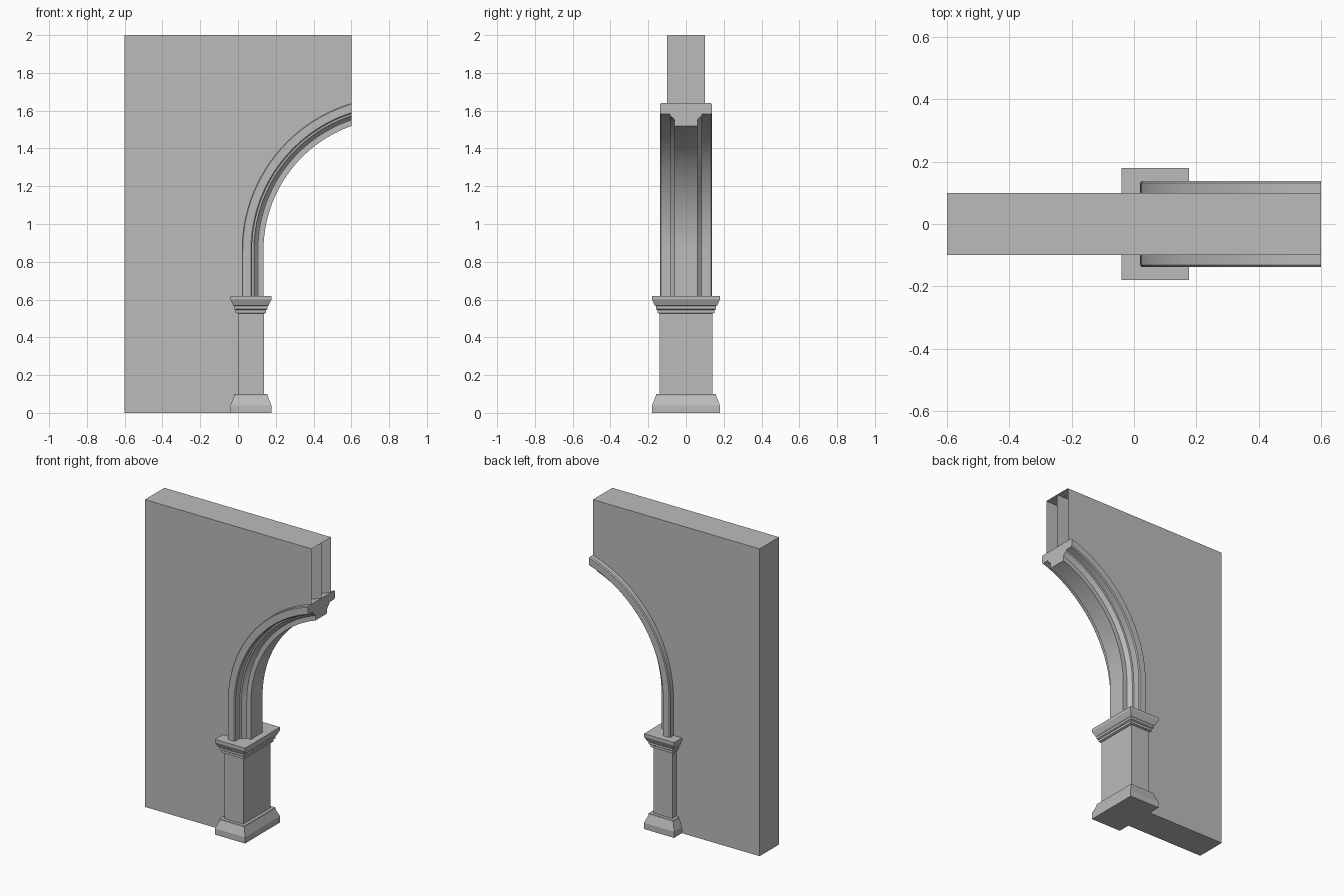
import bpy, bmesh, math

cube = bpy.data.objects.get("Cube")
if cube:
    bpy.data.objects.remove(cube, do_unlink=True)

stone = bpy.data.materials.new("grey_stone")
stone.use_nodes = True
GREY = (0.5, 0.5, 0.5, 1)
stone.diffuse_color = GREY
stone.node_tree.nodes["Principled BSDF"].inputs["Base Color"].default_value = GREY

END = 0.6            # x of the cut end
CX, CZ = 0.834, 0.86  # centre of the arch curve
SPRING = 0.6         # height where the arch leaves the column
STEPS = 24


def finish(name, bm, smooth=False):
    mesh = bpy.data.meshes.new(name)
    bm.to_mesh(mesh)
    bm.free()
    obj = bpy.data.objects.new(name, mesh)
    bpy.context.collection.objects.link(obj)
    mesh.materials.append(stone)
    if smooth:
        bpy.ops.object.select_all(action='DESELECT')
        obj.select_set(True)
        bpy.context.view_layer.objects.active = obj
        bpy.ops.object.shade_smooth_by_angle(angle=math.radians(25))
    return obj


def arch_path(radius):
    """Straight rise, then an arc that stops at the cut end."""
    last = math.acos((CX - END) / radius)
    points = [(CX - radius, SPRING)]
    for i in range(STEPS + 1):
        a = last * i / STEPS
        points.append((CX - radius * math.cos(a), CZ + radius * math.sin(a)))
    return points


def bridge(bm, a, b):
    for i in range(len(a)):
        j = (i + 1) % len(a)
        bm.faces.new((a[i], a[j], b[j], b[i]))


# Wall: two hollow halves sharing a middle sheet, open at the cut end
bm = bmesh.new()
outline = arch_path(0.76)
outline = [(END, 2), (-0.6, 2), (-0.6, 0), (outline[0][0], 0)] + outline
sheets = [[bm.verts.new((x, y, z)) for x, z in outline] for y in (-0.1, 0, 0.1)]
for sheet in sheets:
    bm.faces.new(sheet)
for a, b in zip(sheets, sheets[1:]):
    for i in range(len(outline) - 1):
        bm.faces.new((a[i], b[i], b[i + 1], a[i + 1]))
bmesh.ops.recalc_face_normals(bm, faces=bm.faces)
finish("wall", bm)

# Arch moulding: a symmetric section of (radius, half width) swept on the curve
half = [(0.699, 0.06), (0.729, 0.06), (0.739, 0.068), (0.75, 0.084),
        (0.76, 0.086), (0.76, 0.132), (0.766, 0.138), (0.809, 0.138), (0.814, 0.132)]
section = half + [(r, -y) for r, y in reversed(half)]
bm = bmesh.new()
paths = [[bm.verts.new((x, y, z)) for x, z in arch_path(r)] for r, y in section]
rings = list(zip(*paths))
for a, b in zip(rings, rings[1:]):
    bridge(bm, a, b)
bm.faces.new(rings[0])
bm.faces.new(rings[-1])
bmesh.ops.recalc_face_normals(bm, faces=bm.faces)
finish("arch_moulding", bm, True)


def stepped_block(name, profile):
    """Rectangular column part from (height, overhang) steps."""
    bm = bmesh.new()
    loops = []
    for z, o in profile:
        corners = [(-o, -0.14 - o), (0.137 + o, -0.14 - o),
                   (0.137 + o, 0.14 + o), (-o, 0.14 + o)]
        loops.append([bm.verts.new((x, y, z)) for x, y in corners])
    for a, b in zip(loops, loops[1:]):
        bridge(bm, a, b)
    bm.faces.new(loops[0])
    bm.faces.new(loops[-1])
    bmesh.ops.recalc_face_normals(bm, faces=bm.faces)
    finish(name, bm)


# Column: base, shaft and stepped capital
stepped_block("column_base", [(0, 0.04), (0.04, 0.04), (0.09, 0.02), (0.1, 0.02)])
stepped_block("column_shaft", [(0.1, 0), (0.53, 0)])
stepped_block("column_capital", [(0.525, 0), (0.53, 0.012), (0.545, 0.012), (0.55, 0.02),
                                 (0.565, 0.02), (0.57, 0.026), (0.6, 0.04), (0.62, 0.04)])
